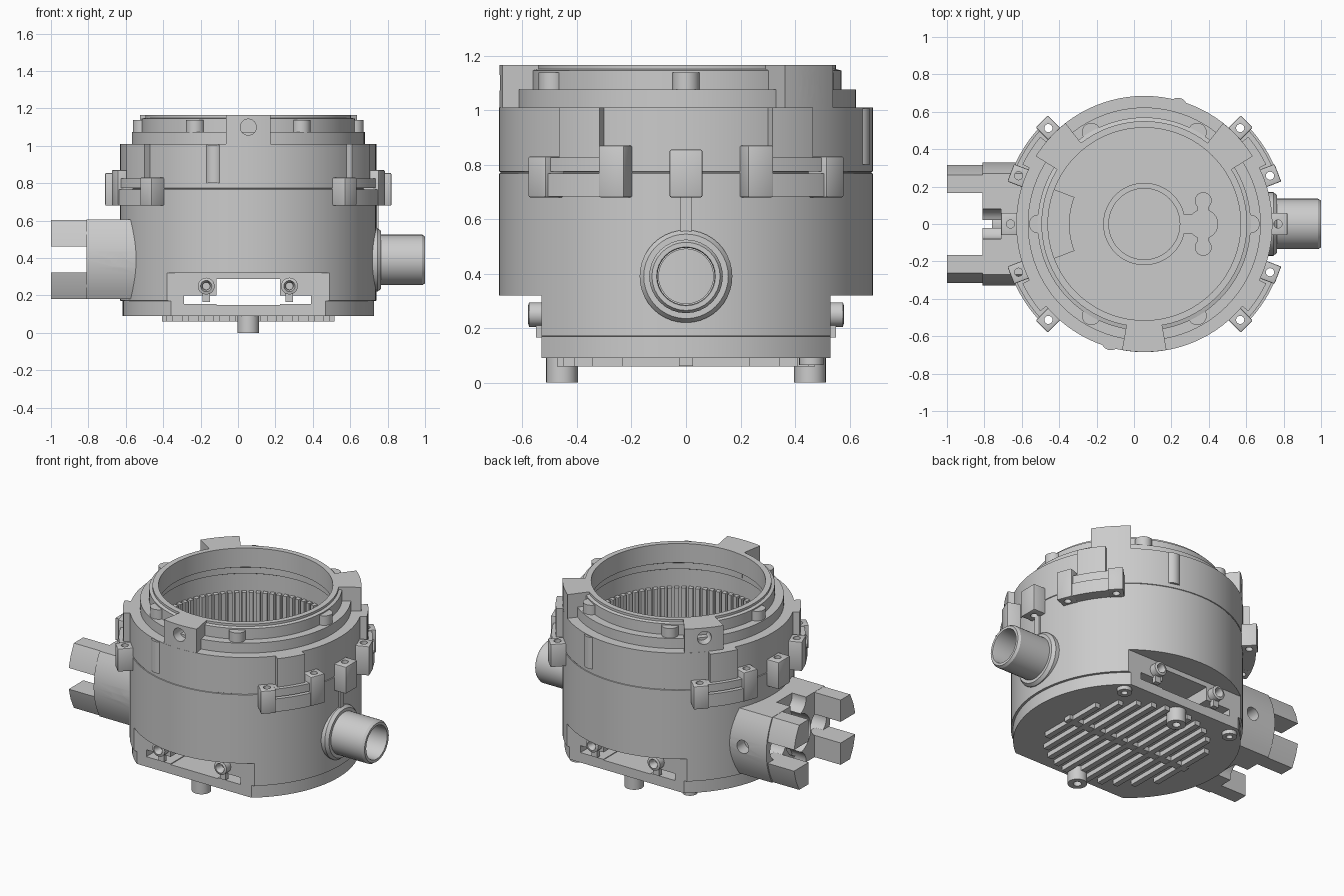
import bpy, bmesh
from math import radians, sin, cos, pi, tau
from mathutils import Matrix, Vector

if "Cube" in bpy.data.objects:
    bpy.data.objects.remove(bpy.data.objects["Cube"])

CX = 0.055   # axis of the round housing
R = 0.685    # housing radius


def activate(ob):
    bpy.ops.object.select_all(action='DESELECT')
    ob.select_set(True)
    bpy.context.view_layer.objects.active = ob


def finish(bm, name):
    bmesh.ops.recalc_face_normals(bm, faces=bm.faces)
    me = bpy.data.meshes.new(name)
    bm.to_mesh(me)
    bm.free()
    ob = bpy.data.objects.new(name, me)
    bpy.context.collection.objects.link(ob)
    activate(ob)
    bpy.ops.object.shade_smooth_by_angle(angle=radians(30))
    return ob


def box(name, x, y, z, bevel=0.0, turn=0.0):
    """Box from (min, max) ranges; a turn swings it about the housing axis."""
    bm = bmesh.new()
    bmesh.ops.create_cube(bm, size=1)
    for v in bm.verts:
        v.co = [a + (b - a) * (c + 0.5) for (a, b), c in zip((x, y, z), v.co)]
    if bevel:
        bmesh.ops.bevel(bm, geom=bm.edges[:], offset=bevel, segments=2,
                        profile=0.5, affect='EDGES')
    bmesh.ops.rotate(bm, verts=bm.verts, cent=Vector((CX, 0, 0)),
                     matrix=Matrix.Rotation(radians(turn), 3, 'Z'))
    return finish(bm, name)


def prism(name, points, offset):
    """Closed solid swept from an outline along an offset vector."""
    bm = bmesh.new()
    near = [bm.verts.new(p) for p in points]
    far = [bm.verts.new(Vector(p) + Vector(offset)) for p in points]
    bm.faces.new(near)
    bm.faces.new(far[::-1])
    for i in range(len(near)):
        bm.faces.new((near[i - 1], far[i - 1], far[i], near[i]))
    return finish(bm, name)


def sector(name, r0, r1, mid, half, z0, z1, steps=9):
    """Block bounded by two arcs around the housing axis."""
    angles = [mid - half + 2 * half * i / steps for i in range(steps + 1)]
    ring = [around(r1, a, z0) for a in angles] + [around(r0, a, z0) for a in angles[::-1]]
    return prism(name, ring, (0, 0, z1 - z0))


def rod(name, start, end, r, sides=24):
    a, b = Vector(start), Vector(end)
    bm = bmesh.new()
    bmesh.ops.create_cone(bm, cap_ends=True, segments=sides, radius1=r,
                          radius2=r, depth=(b - a).length)
    turn = (b - a).to_track_quat('Z', 'Y').to_matrix().to_4x4()
    bm.transform(Matrix.Translation((a + b) / 2) @ turn)
    return finish(bm, name)


def lathe(name, profile, matrix, steps=96, closed=True):
    bm = bmesh.new()
    vs = [bm.verts.new((r, 0, z)) for r, z in profile]
    es = [bm.edges.new(p) for p in zip(vs, vs[1:])]
    if closed:
        es.append(bm.edges.new((vs[-1], vs[0])))
    bmesh.ops.spin(bm, geom=vs + es, cent=(0, 0, 0), axis=(0, 0, 1),
                   angle=tau, steps=steps, use_duplicate=False)
    bmesh.ops.remove_doubles(bm, verts=bm.verts, dist=1e-5)
    bm.transform(matrix)
    return finish(bm, name)


def around(r, deg, z):
    return (CX + r * cos(radians(deg)), r * sin(radians(deg)), z)


def cut(ob, cutters):
    for c in cutters:
        m = ob.modifiers.new("cut", 'BOOLEAN')
        m.operation, m.solver, m.object = 'DIFFERENCE', 'EXACT', c
        activate(ob)
        bpy.ops.object.modifier_apply(modifier=m.name)
        bpy.data.objects.remove(c)
    activate(ob)
    bpy.ops.object.shade_smooth_by_angle(angle=radians(30))


AXIS = Matrix.Translation((CX, 0, 0))
ALONG_X = Matrix.Translation((0, 0, 0.39)) @ Matrix.Rotation(pi / 2, 4, 'Y')

# Housing: turned shell with floor, seam groove and stepped rim
housing = lathe("housing", [
    (0, 0.09), (0.672, 0.09), (0.672, 0.17), (R, 0.172), (R, 0.767),
    (0.681, 0.769), (0.681, 0.773), (R, 0.775), (R, 1.01), (0.623, 1.01),
    (0.623, 1.075), (0.57, 1.075), (0.57, 1.145), (0.55, 1.15), (0.55, 1.165),
    (0.515, 1.165), (0.515, 1.04), (0.535, 1.03), (0.535, 0.99), (0.555, 0.98),
    (0.555, 0.34), (0, 0.34)], AXIS, closed=False)
cut(housing, [box("flat_cut", (-0.6, 0.7), (0.53, 0.9), (0, 0.32)),
              box("flat_cut", (-0.6, 0.7), (-0.9, -0.53), (0, 0.32)),
              box("low_slot", (-0.29, 0.39), (-0.8, 0.8), (0.155, 0.2)),
              box("high_slot", (-0.115, 0.225), (-0.8, 0.8), (0.15, 0.288))])

# Inner ring gear teeth and floor wedge
TEETH = 80
for i in range(TEETH):
    sector("gear_tooth", 0.525, 0.565, i * 360 / TEETH, 1.4, 0.335, 0.87, 1)
sector("floor_wedge", 0.4, 0.54, 180, 21, 0.33, 0.4)

# Floor details
lathe("floor_ring", [(0.19, 0.33), (0.22, 0.33), (0.22, 0.36), (0.19, 0.36)], AXIS, 48)
rod("floor_hub", (0.37, 0, 0.33), (0.37, 0, 0.365), 0.08)
box("floor_bridge", (0.26, 0.33), (-0.05, 0.05), (0.33, 0.36))
box("floor_bar", (0.34, 0.4), (-0.13, 0.13), (0.33, 0.36))
for s in (-1, 1):
    rod("floor_lobe", (0.37, s * 0.125, 0.33), (0.37, s * 0.125, 0.36), 0.045)

# Top lugs with radial holes
for deg in (-90, 42, 138):
    lug = sector("top_lug", 0.53, R - 0.001, deg, 10, 1.005, 1.165)
    cut(lug, [rod("lug_hole", around(0.585, deg, 1.1), around(0.8, deg, 1.1), 0.043, 22)])

# Screw bosses on the rim
for deg in range(0, 360, 60):
    rod("rim_boss", around(0.567, deg, 1.05), around(0.567, deg, 1.137), 0.05)

# Half round ribs on the collar
for deg in (-106, 74):
    rod("collar_rib", around(0.65, deg, 0.8), around(0.65, deg, 1.005), 0.05)


# Clamp ears, pillars and side lugs
def drilled_lug(name, deg, r1, half, z0, z1, hole_r):
    lug = box(name, (CX + 0.64, CX + r1), (-half, half), (z0, z1), 0.006, deg)
    cut(lug, [rod("bolt_hole", around(hole_r, deg, z0 - 0.1),
                  around(hole_r, deg, z1 + 0.1), 0.022, 16)])


for side in (0, 180):
    drilled_lug("side_lug", side, 0.765, 0.06, 0.68, 0.855, 0.715)
    for s in (-1, 1):
        sector("clamp_ear", 0.65, 0.762, side + s * 33, 10, 0.682, 0.767)
        sector("clamp_ear_top", 0.65, 0.75, side + s * 33, 10, 0.774, 0.825)
        sector("collar_pillar", 0.62, 0.725, side + s * 33, 7, 0.8, 1.01)
        drilled_lug("ear_lug_inner", side + s * 21, 0.765, 0.05, 0.68, 0.87, 0.72)
        drilled_lug("ear_lug_outer", side + s * 45, 0.775, 0.045, 0.68, 0.83, 0.725)

# Side pipe with flange and rib
lathe("side_pipe", [(0.105, 0.7), (0.135, 0.7), (0.135, 0.985), (0.125, 1.0),
                    (0.108, 1.0), (0.105, 0.99)], ALONG_X, 32)
lathe("pipe_flange", [(0.1, 0.62), (0.17, 0.62), (0.17, 0.745), (0.155, 0.765),
                      (0.1, 0.765)], ALONG_X, 40)
box("pipe_rib", (0.7, 0.75), (-0.02, 0.02), (0.53, 0.68))

# Forked connector: block with bulging sides, bore and scallops
MID, H = 0.3925, 0.2125
bulge = [(0.33 - 0.06 * t * t, H * t) for t in (i / 5 for i in range(-5, 6))]
outline = bulge + [(-y, -z) for y, z in bulge]
block = prism("connector_block", [(-0.81, y, MID + z) for y, z in outline], (0.3, 0, 0))
recesses = [rod("bore", (-0.9, 0, 0.39), (-0.66, 0, 0.39), 0.13, 32)]
for y, z in ((0, 0.595), (0, 0.19), (0.21, 0.39), (-0.21, 0.39)):
    recesses.append(rod("scallop", (-0.9, y, z), (-0.71, y, z), 0.08, 26))
recesses += [rod("pin_hole", (-0.64, s * 0.4, 0.39), (-0.64, s * 0.25, 0.39), 0.043)
             for s in (-1, 1)]
cut(block, recesses)
lathe("bore_sleeve", [(0.07, -0.76), (0.1, -0.76), (0.1, -0.65), (0.07, -0.65)], ALONG_X, 32)

# Four prongs following the bulge, with a socket in the tip
for s in (-1, 1):
    for t in (-1, 1):
        y, z = s * 0.24, MID + t * 0.14
        corners = [(-1, -1), (1, -1), (0.75, 0), (0.3, 1), (-1, 1)]
        prong = prism("prong", [(-1.0, y + s * a * 0.075, z + t * b * 0.071)
                                for a, b in corners], (0.25, 0, 0))
        cut(prong, [rod("prong_socket", (-1.1, y, z), (-0.95, y, z), 0.03, 12)])

# Underside grille bars, spine, feet, corner bosses and side screws
BARS = 11
for i in range(BARS):
    dx = (i - (BARS - 1) / 2) * 0.084
    reach = (0.48 ** 2 - dx ** 2) ** 0.5
    box("grille_bar", (CX + dx - 0.018, CX + dx + 0.018), (-reach, reach), (0.06, 0.1))
box("grille_spine", (CX - 0.46, CX + 0.46), (-0.025, 0.025), (0.062, 0.1))
for dx in (-0.405, 0.405):
    lathe("corner_boss", [(0.02, 0.065), (0.045, 0.065), (0.045, 0.12), (0.02, 0.12)],
          Matrix.Translation((CX + dx, 0.46, 0)), 20)
for s in (-1, 1):
    lathe("foot", [(0.025, 0), (0.058, 0), (0.058, 0.12), (0.025, 0.12)],
          Matrix.Translation((CX, s * 0.455, 0)), 24)
    for x in (-0.17, 0.275):
        lathe("side_screw", [(0.02, 0), (0.045, 0), (0.045, 0.06), (0.03, 0.065),
                             (0.02, 0.04)],
              Matrix.Translation((x, s * 0.515, 0.25))
              @ Matrix.Rotation(-s * pi / 2, 4, 'X'), 20)
        box("screw_stem", (x - 0.02, x + 0.02), sorted((s * 0.52, s * 0.55)), (0.165, 0.22))
